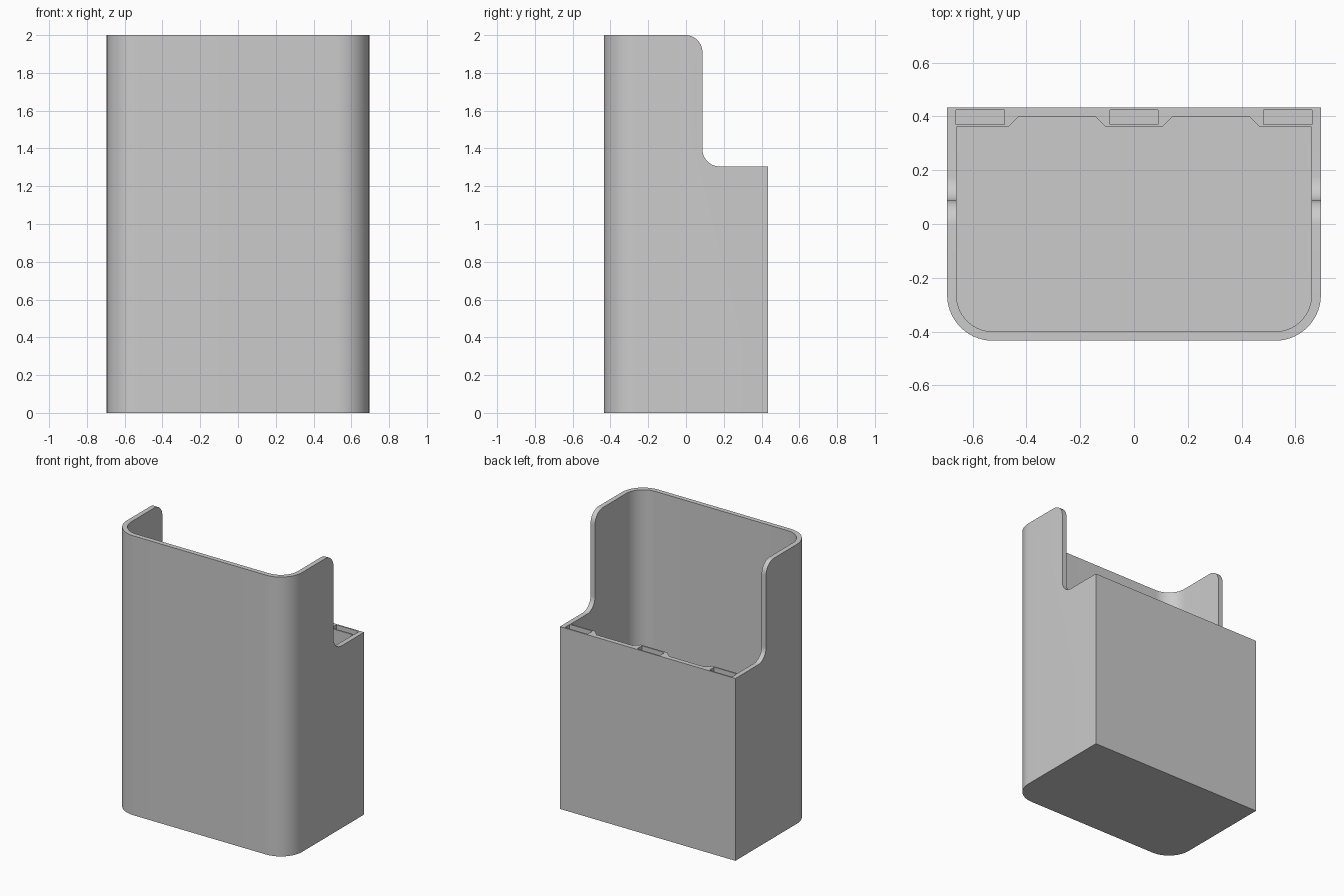
import bpy, bmesh
from math import sin, cos, pi
from mathutils import Vector

cube = bpy.data.objects.get("Cube")
if cube:
    bpy.data.objects.remove(cube, do_unlink=True)

grey = bpy.data.materials.new("plain_grey")
grey.use_nodes = True
COLOUR = (0.6, 0.6, 0.6, 1)
grey.diffuse_color = COLOUR
grey.node_tree.nodes["Principled BSDF"].inputs["Base Color"].default_value = COLOUR


def arc(cx, cy, r, start, end, steps=14):
    """Points on an arc; angles are in quarter turns."""
    angles = [(start + (end - start) * i / steps) * pi / 2 for i in range(steps + 1)]
    return [(cx + r * cos(a), cy + r * sin(a)) for a in angles]


def prism(name, points, lo, hi, axis="z"):
    """Extrude a closed outline (xy along z, or yz along x) from lo to hi."""
    bm = bmesh.new()
    along_x = axis == "x"
    verts = [bm.verts.new((lo, u, v) if along_x else (u, v, lo)) for u, v in points]
    cap = bm.faces.new(verts)
    grown = bmesh.ops.extrude_face_region(bm, geom=[cap])["geom"]
    step = Vector((hi - lo, 0, 0) if along_x else (0, 0, hi - lo))
    bmesh.ops.translate(bm, vec=step, verts=[g for g in grown if isinstance(g, bmesh.types.BMVert)])
    bmesh.ops.recalc_face_normals(bm, faces=bm.faces)
    mesh = bpy.data.meshes.new(name)
    bm.to_mesh(mesh)
    bm.free()
    mesh.materials.append(grey)
    obj = bpy.data.objects.new(name, mesh)
    bpy.context.collection.objects.link(obj)
    return obj


def cut(target, cutter):
    """Subtract the cutter from the target, then discard it."""
    cutter.hide_render = True
    mod = target.modifiers.new("cut", "BOOLEAN")
    mod.operation, mod.solver, mod.object = "DIFFERENCE", "EXACT", cutter
    bpy.context.view_layer.objects.active = target
    bpy.ops.object.modifier_apply(modifier=mod.name)
    bpy.data.objects.remove(cutter, do_unlink=True)


def rounded_front(half_width, front, r):
    """Left-to-right front edge with two rounded corners."""
    x, y = half_width - r, front + r
    return arc(-x, y, r, 2, 3) + arc(x, y, r, 3, 4)


HALF, BACK, TOP, LOW = 0.695, 0.434, 2.0, 1.305

# Outer shell: square back corners, rounded front corners
holder = prism("holder_body", rounded_front(HALF, -0.434, 0.17) + [(HALF, BACK), (-HALF, BACK)], 0, TOP)

# Cavity, leaving three thicker pads along the back wall
PAD, WALL = 0.36, 0.40
right_half = [(0.66, PAD), (0.468, PAD), (0.428, WALL), (0.145, WALL), (0.105, PAD)]
left_half = [(-x, y) for x, y in reversed(right_half)]
cut(holder, prism("cavity", rounded_front(0.66, -0.40, 0.135) + right_half + left_half, 0.035, 2.2))

# Stepped side outline: high front, low back
R, STEP = 0.09, 0.087
side = ([(STEP - R, 2.2)] + arc(STEP - R, TOP - R, R, 1, 0)
        + arc(STEP + R, LOW + R, R, 2, 3) + [(0.6, LOW), (0.6, 2.2)])
cut(holder, prism("back_step", side, -1, 1, "x"))

# Narrow pockets in the top of each back pad
for x in (-0.572, 0, 0.572):
    w = 0.09
    pocket = [(x - w, 0.37), (x + w, 0.37), (x + w, 0.424), (x - w, 0.424)]
    cut(holder, prism("pocket", pocket, LOW - 0.18, LOW + 0.1))

# Smooth the curves, keep the edges sharp
bpy.ops.object.select_all(action="DESELECT")
holder.select_set(True)
bpy.context.view_layer.objects.active = holder
bpy.ops.object.shade_smooth_by_angle(angle=pi / 6)
